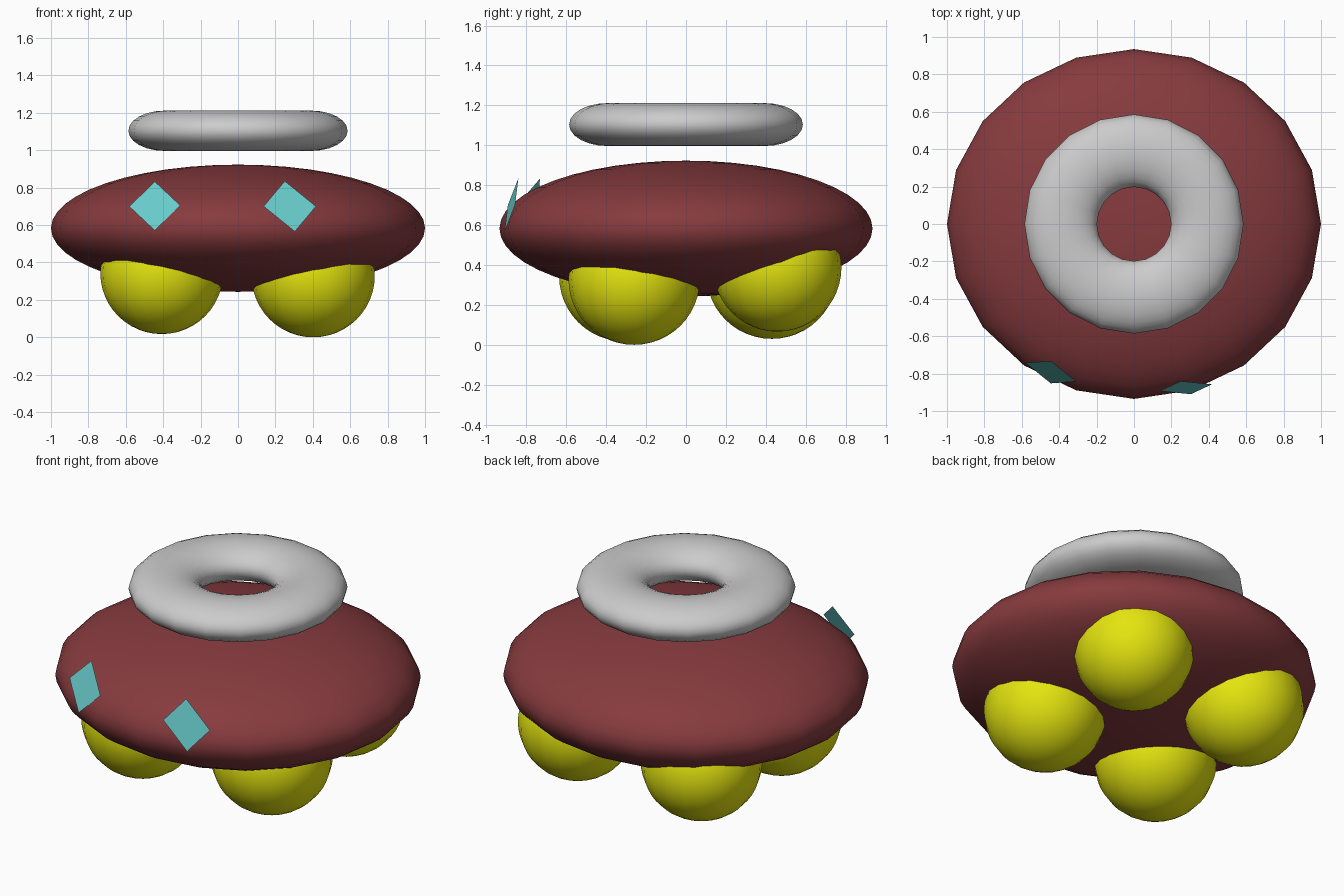
import bpy
from mathutils import Vector

if "Cube" in bpy.data.objects:
    bpy.data.objects.remove(bpy.data.objects["Cube"])

SIDES = 20


def material(name, rgb):
    mat = bpy.data.materials.new(name)
    mat.diffuse_color = (*rgb, 1)
    mat.use_nodes = True
    mat.node_tree.nodes["Principled BSDF"].inputs["Base Color"].default_value = mat.diffuse_color
    return mat


def finish(name, scale=(1, 1, 1), mat=None):
    obj = bpy.context.object
    obj.name = name
    obj.scale = scale
    bpy.ops.object.transform_apply(location=False, rotation=False, scale=True)
    bpy.ops.object.shade_smooth()
    if mat:
        obj.data.materials.append(mat)
    return obj


def ellipsoid(name, loc, radii, mat, rings=24):
    bpy.ops.mesh.primitive_uv_sphere_add(segments=SIDES, ring_count=rings, radius=1, location=loc)
    return finish(name, radii, mat)


def diamond(name, centre, half_across, half_up, mat):
    # flat quad spanned by two half diagonals
    c, a, u = Vector(centre), Vector(half_across), Vector(half_up)
    mesh = bpy.data.meshes.new(name)
    mesh.from_pydata([c - a, c - u, c + a, c + u], [], [(0, 1, 2, 3)])
    mesh.materials.append(mat)
    obj = bpy.data.objects.new(name, mesh)
    bpy.context.collection.objects.link(obj)


red = material("dark_red", (0.24, 0.043, 0.048))
yellow = material("yellow", (0.78, 0.78, 0.005))
teal = material("teal", (0.14, 0.60, 0.60))

# flattened body
ellipsoid("body", (0, 0, 0.583), (1, 0.935, 0.34), red)

# four round feet, each placed slightly differently
feet = {
    "front_right_foot": ((0.402, -0.26, 0.327), 0.329),
    "front_left_foot": ((-0.408, -0.308, 0.343), 0.328),
    "back_right_foot": ((0.386, 0.458, 0.386), 0.321),
    "back_left_foot": ((-0.403, 0.43, 0.35), 0.326),
}
for name, (loc, r) in feet.items():
    ellipsoid(name, loc, (r, r, loc[2] - (0, 0.017, 0.066, 0.03)[list(feet).index(name)]), yellow)

# floating ring above the body
bpy.ops.mesh.primitive_torus_add(major_segments=SIDES, minor_segments=24,
                                 major_radius=0.392, minor_radius=0.194,
                                 location=(0, 0, 1.104))
finish("ring", (1, 1, 0.555))

# diamond eyes on the front
diamond("left_eye", (-0.445, -0.792, 0.702), (0.136, -0.05, 0.003), (0, 0.06, 0.131), teal)
diamond("right_eye", (0.277, -0.875, 0.70), (0.140, 0.018, 0), (-0.027, 0.035, 0.135), teal)
